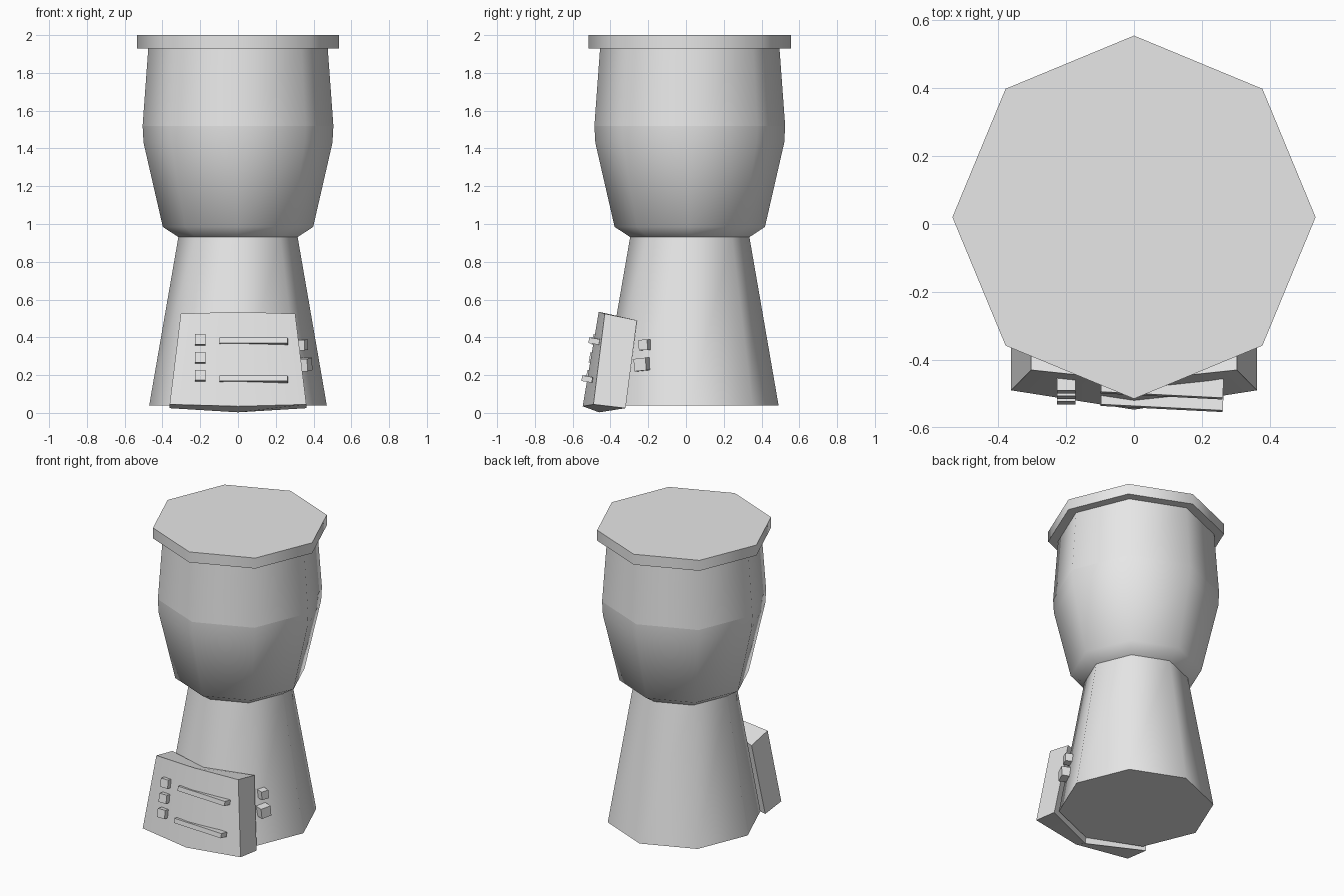
import bpy, bmesh, math
from mathutils import Matrix, Vector

default = bpy.data.objects.get("Cube")
if default:
    bpy.data.objects.remove(default, do_unlink=True)

SIDES = 8
CENTRE_Y = 0.02   # drum axis, pushed back by the panel
LEAN = -0.17      # backward slope of the panel

grey = bpy.data.materials.new("plain grey")
grey.use_nodes = True
grey.diffuse_color = (0.8, 0.8, 0.8, 1)
grey.node_tree.nodes["Principled BSDF"].inputs["Base Color"].default_value = (0.8, 0.8, 0.8, 1)


def finish(name, bm):
    mesh = bpy.data.meshes.new(name)
    bm.to_mesh(mesh)
    bm.free()
    mesh.materials.append(grey)
    obj = bpy.data.objects.new(name, mesh)
    bpy.context.collection.objects.link(obj)
    return obj


def turned(name, profile, bottom=False, top=False):
    """Octagonal turned part from (radius, height) pairs, with optional flat caps."""
    bm = bmesh.new()
    rings = []
    for r, z in profile:
        angles = [math.tau * i / SIDES for i in range(SIDES)]
        rings.append([bm.verts.new((r * math.cos(a), CENTRE_Y + r * math.sin(a), z)) for a in angles])
    for low, high in zip(rings, rings[1:]):
        for i in range(SIDES):
            j = (i + 1) % SIDES
            bm.faces.new((low[i], low[j], high[j], high[i])).smooth = True
    if bottom:
        bm.faces.new(rings[0][::-1])
    if top:
        bm.faces.new(rings[-1])
    return finish(name, bm)


def block(name, centre, size, turn=0.0, lean=0.0):
    bm = bmesh.new()
    bmesh.ops.create_cube(bm, size=1)
    place = (Matrix.Translation(centre) @ Matrix.Rotation(turn, 4, "Z")
             @ Matrix.Rotation(lean, 4, "X") @ Matrix.Diagonal((*size, 1)))
    bmesh.ops.transform(bm, matrix=place, verts=bm.verts)
    return finish(name, bm)


# Drum body, split at its hard creases
turned("flared_base", [(0.47, 0.04), (0.315, 0.935)], bottom=True)
turned("bowl_lower", [(0.315, 0.93), (0.398, 0.985), (0.50, 1.43), (0.505, 1.52)])
turned("bowl_upper", [(0.505, 1.52), (0.475, 1.93)])
turned("drum_head", [(0.535, 1.93), (0.535, 2.0)], bottom=True, top=True)

# Bent control panel: each outline runs right edge, middle, left edge
def bent(edge, middle):
    x, y, z = edge
    return [(-x, y, z), (0, *middle), (x, y, z)]

bm = bmesh.new()
front_low, front_high, back_low, back_high = [
    [bm.verts.new(p) for p in bent(edge, middle)] for edge, middle in (
        ((0.362, -0.49, 0.045), (-0.547, 0.035)),
        ((0.303, -0.43, 0.525), (-0.462, 0.535)),
        ((0.362, -0.32, 0.025), (-0.46, 0.003)),
        ((0.303, -0.26, 0.49), (-0.37, 0.505)))]
loop = [front_low, front_high, back_high, back_low]
for a, b in zip(loop, loop[1:] + loop[:1]):
    for i in range(2):
        bm.faces.new((a[i], a[i + 1], b[i + 1], b[i]))
for i in (0, 2):
    bm.faces.new([row[i] for row in loop])
bmesh.ops.recalc_face_normals(bm, faces=bm.faces)
panel = finish("control_panel", bm)
bpy.ops.object.select_all(action="DESELECT")
panel.select_set(True)
bpy.context.view_layer.objects.active = panel
bpy.ops.object.shade_smooth_by_angle(angle=math.radians(30))

# Three square buttons down the panel
for i, z in enumerate((0.385, 0.29, 0.195)):
    y = -0.465 - 0.17 * (0.385 - z)
    block(f"panel_button_{i + 1}", (-0.2, y, z), (0.055, 0.06, 0.055), lean=LEAN)

# Two slanted bars
for name, y, z in (("upper_bar", -0.478, 0.38), ("lower_bar", -0.515, 0.179)):
    block(name, (0.083, y, z), (0.36, 0.056, 0.03), turn=-0.05, lean=LEAN)

# Two knobs on the drum's left flank
flank = -math.pi / SIDES
block("upper_knob", (0.337, -0.218, 0.36), (0.052, 0.05, 0.055), turn=flank, lean=0.05)
block("lower_knob", (0.353, -0.233, 0.256), (0.058, 0.068, 0.066), turn=flank, lean=0.1)
